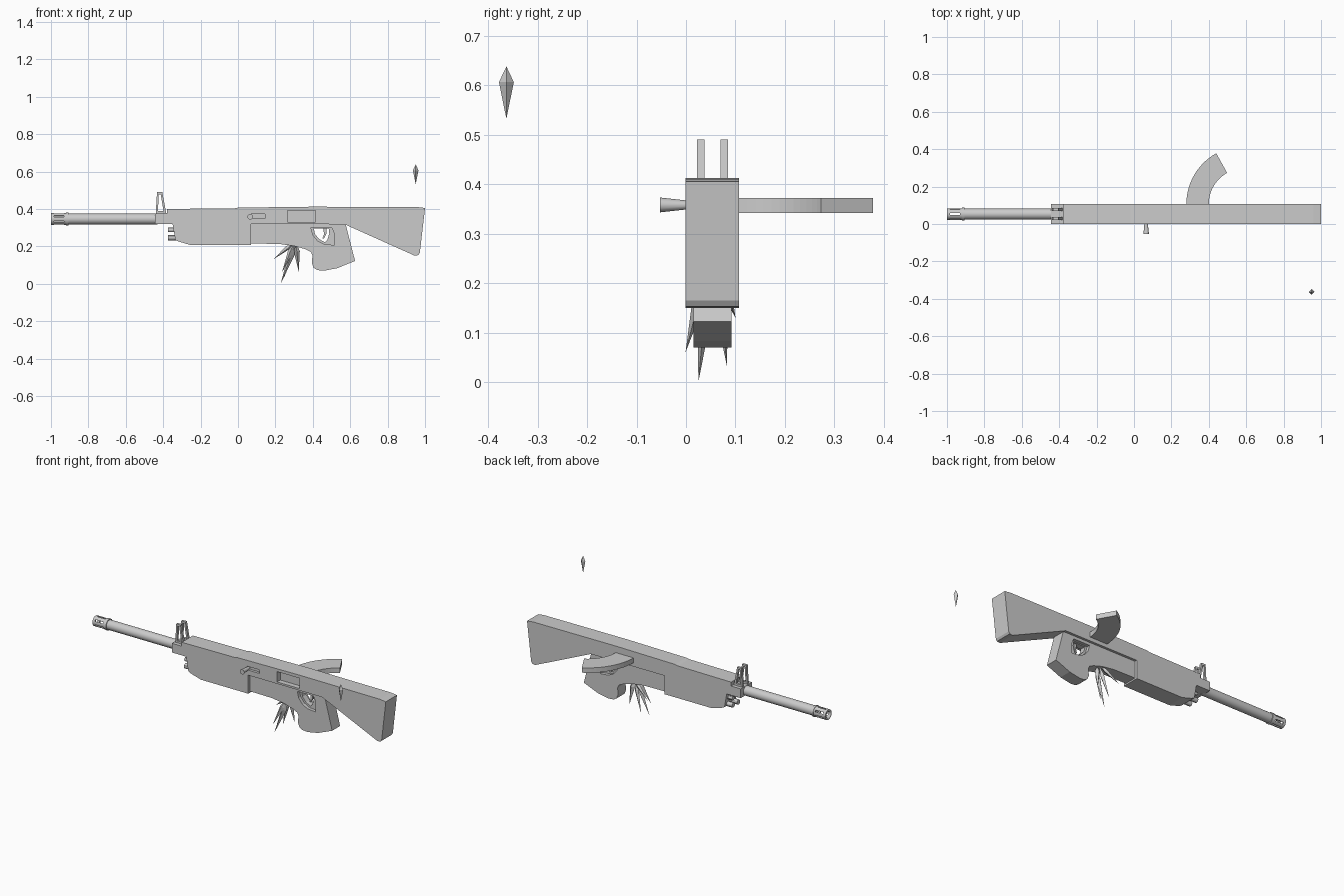
import bpy, bmesh, math
from mathutils import Vector

if "Cube" in bpy.data.objects:
    bpy.data.objects.remove(bpy.data.objects["Cube"])

CY = 0.053          # centre plane of the rifle
HALF = 0.054        # half thickness of the body


def finish(name, bm):
    bmesh.ops.recalc_face_normals(bm, faces=bm.faces)
    me = bpy.data.meshes.new(name)
    bm.to_mesh(me)
    bm.free()
    ob = bpy.data.objects.new(name, me)
    bpy.context.collection.objects.link(ob)
    return ob


def extrude(name, pts, vec):
    bm = bmesh.new()
    a = [bm.verts.new(p) for p in pts]
    b = [bm.verts.new(Vector(p) + Vector(vec)) for p in pts]
    bm.faces.new(a)
    bm.faces.new(b)
    n = len(a)
    for i in range(n):
        j = (i + 1) % n
        bm.faces.new((a[i], a[j], b[j], b[i]))
    return finish(name, bm)


def slab(name, xz, y0, y1):
    """Side profile in x, z given a thickness in y."""
    return extrude(name, [(x, y0, z) for x, z in xz], (0, y1 - y0, 0))


def rect(x0, x1, z0, z1):
    return [(x0, z0), (x1, z0), (x1, z1), (x0, z1)]


def rod(name, p, q, r0, r1=None, sides=20, smooth=True):
    """Straight or tapered cylinder between two points."""
    p, q = Vector(p), Vector(q)
    d = q - p
    bm = bmesh.new()
    bmesh.ops.create_cone(bm, cap_ends=True, segments=sides, radius1=r0,
                          radius2=r0 if r1 is None else r1, depth=d.length)
    bm.transform(d.to_track_quat('Z', 'Y').to_matrix().to_4x4())
    bmesh.ops.translate(bm, vec=(p + q) / 2, verts=bm.verts)
    ob = finish(name, bm)
    if smooth:
        bpy.ops.object.select_all(action='DESELECT')
        ob.select_set(True)
        bpy.context.view_layer.objects.active = ob
        bpy.ops.object.shade_smooth_by_angle()
    return ob


def cut(ob, *cutters):
    for c in cutters:
        m = ob.modifiers.new("cut", 'BOOLEAN')
        m.operation, m.solver, m.object = 'DIFFERENCE', 'EXACT', c
        bpy.context.view_layer.objects.active = ob
        bpy.ops.object.modifier_apply(modifier=m.name)
        bpy.data.objects.remove(c)


def spike(name, top, tip, width, mid):
    """Four-sided crystal, widest at the fraction mid along its length."""
    top, tip = Vector(top), Vector(tip)
    d = (tip - top).normalized()
    u = (Vector((1, 0, 0)) - d * d.x).normalized()
    v = d.cross(u)
    c = top.lerp(tip, mid)
    bm = bmesh.new()
    a, b = bm.verts.new(top), bm.verts.new(tip)
    ring = [bm.verts.new(c + k * width) for k in (u, v, -u, -v)]
    for i in range(4):
        bm.faces.new((a, ring[i], ring[i - 1]))
        bm.faces.new((b, ring[i - 1], ring[i]))
    return finish(name, bm)


# Receiver and stock in one slab, with ejection port and bolt slot
body = slab("receiver_and_stock", [
    (-0.445, 0.32), (-0.445, 0.376), (-0.38, 0.376), (-0.38, 0.40),
    (-0.02, 0.403), (0.0, 0.407), (0.4, 0.412), (0.96, 0.41), (1.0, 0.405),
    (0.972, 0.165), (0.964, 0.153), (0.945, 0.15), (0.57, 0.318)],
    CY - HALF, CY + HALF)
cut(body, slab("port_cutter", rect(0.265, 0.415, 0.33, 0.393), -0.05, 0.03),
    slab("slot_cutter", rect(0.06, 0.145, 0.35, 0.372), -0.05, 0.015))

# Handguard
slab("handguard", [(-0.35, 0.32), (-0.335, 0.235), (-0.315, 0.225), (-0.25, 0.206),
                   (0.07, 0.206), (0.07, 0.32)], CY - HALF, CY + HALF)

# Lower receiver with pistol grip and trigger opening
lower = slab("grip", [
    (0.07, 0.32), (0.07, 0.215), (0.22, 0.213), (0.30, 0.202), (0.36, 0.185),
    (0.39, 0.17), (0.398, 0.15), (0.395, 0.11), (0.405, 0.085), (0.425, 0.073),
    (0.46, 0.07), (0.53, 0.083), (0.626, 0.122), (0.575, 0.32)], 0.015, 0.092)
HOLE = [(0.39, 0.30), (0.50, 0.30), (0.512, 0.275), (0.515, 0.207),
        (0.46, 0.212), (0.425, 0.23), (0.40, 0.262)]
cut(lower, slab("guard_cutter", HOLE, -0.1, 0.2))
guard = slab("trigger_guard", HOLE, 0.035, 0.071)
cut(guard, slab("guard_inner_cutter", [
    (0.405, 0.295), (0.485, 0.295), (0.488, 0.27), (0.478, 0.235), (0.465, 0.222),
    (0.435, 0.238), (0.412, 0.265)], -0.1, 0.2))
slab("trigger", [(0.455, 0.30), (0.475, 0.30), (0.472, 0.265), (0.458, 0.24),
                 (0.452, 0.243), (0.46, 0.265)], 0.045, 0.061)

# Barrel, collar and slotted muzzle
BZ = 0.346
rod("barrel", (-0.915, CY, BZ), (-0.43, CY, BZ), 0.029, sides=24)
rod("muzzle_collar", (-0.92, CY, BZ), (-0.907, CY, BZ), 0.034, sides=24)
muzzle = rod("muzzle", (-1.0, CY, BZ), (-0.912, CY, BZ), 0.031, sides=24)
cut(muzzle, rod("bore_cutter", (-1.1, CY, BZ), (-0.92, CY, BZ), 0.02))
for i in range(3):
    a = math.radians(30 + 60 * i)
    d, n = Vector((0, math.cos(a), math.sin(a))), Vector((0, -math.sin(a), math.cos(a)))
    c = Vector((-0.985, CY, BZ))
    cut(muzzle, extrude("slot_cutter", [c + d * s * 0.05 + n * t * 0.005 for s, t in
                        ((-1, -1), (1, -1), (1, 1), (-1, 1))], (0.055, 0, 0)))

# Two open sight frames
for y in (0.022, 0.070):
    sight = slab("front_sight", [(-0.44, 0.37), (-0.433, 0.49), (-0.405, 0.49),
                                 (-0.382, 0.37)], y, y + 0.015)
    cut(sight, slab("sight_cutter", [(-0.428, 0.388), (-0.424, 0.478),
                                     (-0.413, 0.478), (-0.398, 0.388)], -0.1, 0.2))

# Small tubes at the front of the handguard
for s in (-1, 1):
    y = CY + s * 0.025
    rod("upper_tube", (-0.375, y, 0.288), (-0.32, y, 0.288), 0.012, sides=12)
    rod("lower_tube", (-0.375, y, 0.247), (-0.31, y, 0.247), 0.015, sides=12)

# Flared bolt handle
rod("bolt_handle", (0.065, 0.02, 0.358), (0.065, -0.053, 0.358), 0.007, 0.015, 12)

# Curved magazine sticking out of the far side
arc = [math.radians(61 * i / 12) for i in range(13)]
edge = [(0.59 - 0.31 * math.cos(a), 0.107 + 0.31 * math.sin(a), 0.342) for a in arc]
edge += [(0.59 - 0.19 * math.cos(a), 0.107 + 0.19 * math.sin(a), 0.342)
         for a in reversed(arc)]
extrude("magazine", edge, (0, 0, 0.03))

# Cluster of crystal spikes below and one floating crystal
for top, tip, w in (
        ((0.31, 0.045, 0.22), (0.228, 0.025, 0.0), 0.016),
        ((0.31, 0.060, 0.22), (0.325, 0.083, 0.03 + 0.035), 0.016),
        ((0.30, 0.040, 0.22), (0.235, -0.001, 0.06), 0.014),
        ((0.30, 0.070, 0.22), (0.188, 0.100, 0.13), 0.012),
        ((0.30, 0.065, 0.22), (0.245, 0.083, 0.03), 0.014)):
    spike("crystal_spike", top, tip, w, 0.3)
spike("floating_crystal", (0.95, -0.363, 0.638), (0.95, -0.363, 0.532), 0.015, 0.3)
